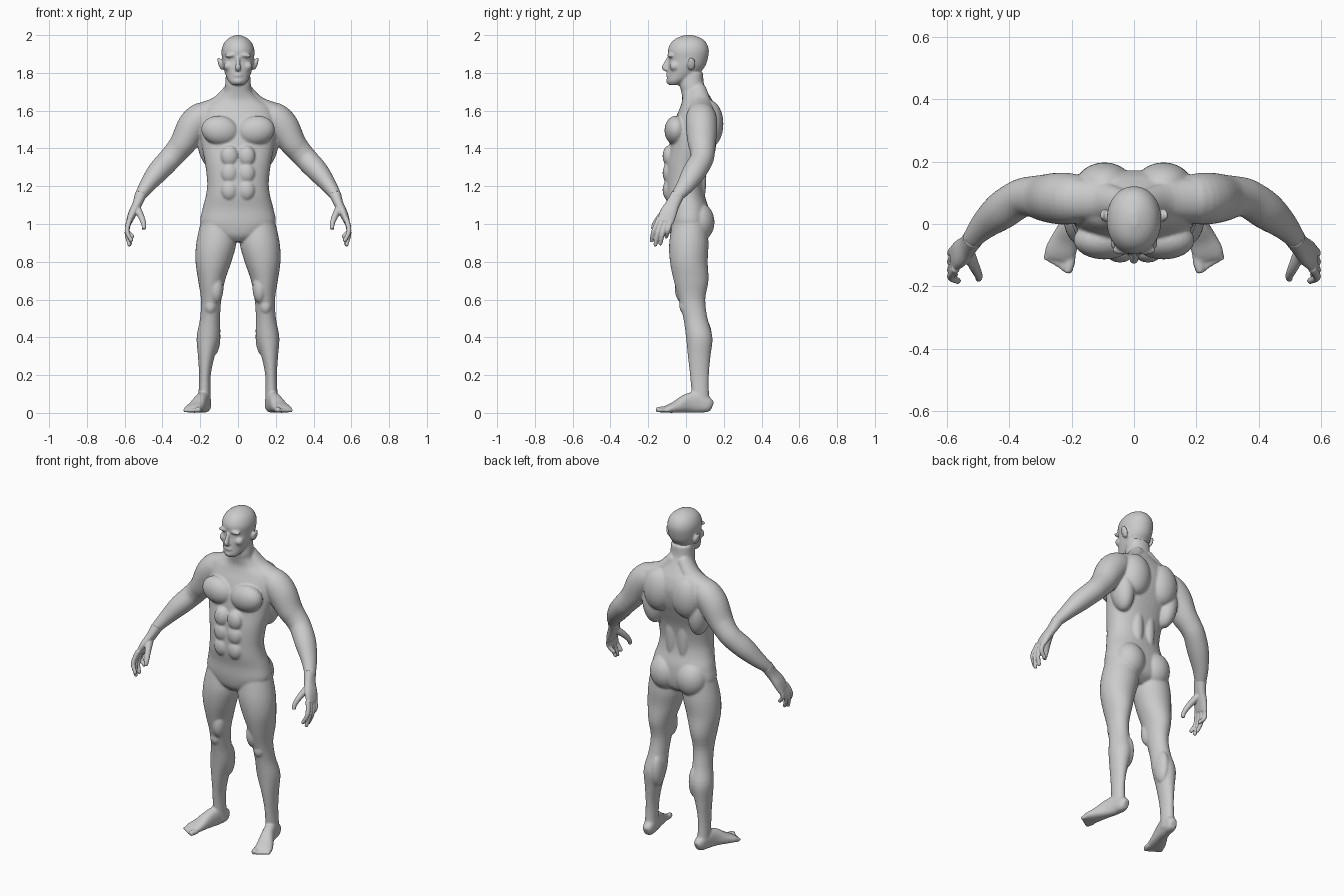
import bpy, bmesh
from math import cos, sin, pi, copysign
from mathutils import Vector, Matrix


def smooth_rows(rows, n=4):
    """Catmull-Rom interpolation between the given section rows."""
    out = []
    for i in range(len(rows) - 1):
        a, b, c, d = (rows[max(i - 1, 0)], rows[i], rows[i + 1], rows[min(i + 2, len(rows) - 1)])
        for k in range(n):
            t = k / n
            out.append([0.5 * (2 * q + (r - p) * t + (2 * p - 5 * q + 4 * r - s) * t * t
                               + (3 * q - p - 3 * r + s) * t ** 3)
                        for p, q, r, s in zip(a, b, c, d)])
    return out + [list(rows[-1])]


def tube(bm, rows, ref=None, power=2.0, side=1, seg=28):
    """Loft (x, y, z, ru, rv) sections; ref None gives level sections."""
    rows = smooth_rows(rows)
    pts = [Vector(r[:3]) for r in rows]
    rings = []
    for i, r in enumerate(rows):
        u, v = Vector((1, 0, 0)), Vector((0, 1, 0))
        if ref is not None:
            t = (pts[min(i + 1, len(pts) - 1)] - pts[max(i - 1, 0)]).normalized()
            u = t.cross(Vector(ref)).normalized()
            v = t.cross(u)
        ring = []
        for k in range(seg):
            a = 2 * pi * k / seg
            c = copysign(abs(cos(a)) ** (2 / power), cos(a))
            s = copysign(abs(sin(a)) ** (2 / power), sin(a))
            p = pts[i] + u * (c * max(r[3], .002)) + v * (s * max(r[4], .002))
            ring.append(bm.verts.new((p.x * side, p.y, p.z)))
        rings.append(ring)
    for a, b in zip(rings, rings[1:]):
        for k in range(seg):
            j = (k + 1) % seg
            bm.faces.new((a[k], a[j], b[j], b[k]))
    bm.faces.new(rings[0][::-1])
    bm.faces.new(rings[-1])


def slab(bm, rows, power=2.0):
    """Centred loft from (z, half width, front y, back y) rows."""
    tube(bm, [(0, (f + b) / 2, z, w, (b - f) / 2) for z, w, f, b in rows], None, power, 1, 40)


def blob(bm, centre, radii, side=1, tilt=0.0):
    x, y, z = centre
    m = (Matrix.Translation((x * side, y, z)) @ Matrix.Rotation(tilt * side, 4, 'Y')
         @ Matrix.Diagonal((*radii, 1)))
    bmesh.ops.create_uvsphere(bm, u_segments=24, v_segments=16, radius=1, matrix=m)


def finish(bm, name, voxel, passes):
    """Fuse the overlapping volumes into one smooth skin."""
    bmesh.ops.recalc_face_normals(bm, faces=bm.faces)
    me = bpy.data.meshes.new(name)
    bm.to_mesh(me)
    bm.free()
    ob = bpy.data.objects.new(name, me)
    bpy.context.collection.objects.link(ob)
    re = ob.modifiers.new("fuse", 'REMESH')
    re.mode = 'VOXEL'
    re.voxel_size = voxel
    re.use_smooth_shade = True
    sm = ob.modifiers.new("soften", 'SMOOTH')
    sm.factor = 0.5
    sm.iterations = passes


Y, Z = (0, 1, 0), (0, 0, 1)
body = bmesh.new()

# torso and neck
slab(body, [(.905, .06, -.05, .06), (.94, .14, -.08, .11), (1.0, .198, -.093, .125),
            (1.08, .188, -.096, .12), (1.15, .17, -.108, .1), (1.22, .163, -.11, .092),
            (1.32, .174, -.105, .108), (1.40, .19, -.09, .135), (1.48, .2, -.08, .162),
            (1.56, .2, -.055, .172), (1.62, .175, -.03, .158), (1.66, .115, -.02, .137),
            (1.70, .076, -.025, .113), (1.74, .068, -.032, .095), (1.80, .064, -.02, .09)], 2.25)

# head
slab(body, [(1.735, .03, -.09, -.035), (1.755, .05, -.1, .0), (1.79, .066, -.098, .06),
            (1.83, .078, -.096, .098), (1.87, .084, -.091, .114), (1.92, .087, -.096, .121),
            (1.96, .073, -.078, .107), (1.985, .047, -.048, .078), (2.0, .012, -.005, .035)], 2.1)
tube(body, [(0, -.092, 1.88, .009, .01), (0, -.106, 1.85, .011, .012),
            (0, -.113, 1.828, .015, .016), (0, -.1, 1.815, .013, .01)], Y)   # nose
blob(body, (0, -.088, 1.788), (.028, .018, .017))                            # mouth
blob(body, (0, -.088, 1.757), (.026, .017, .018))                            # chin

for s in (1, -1):
    # brow, cheek, ear
    blob(body, (.036, -.083, 1.893), (.036, .016, .011), s, .1)
    blob(body, (.05, -.06, 1.835), (.026, .027, .025), s)
    blob(body, (.094, .028, 1.848), (.011, .022, .036), s, .3)

    # chest, abdomen, back and seat muscles
    blob(body, (.095, -.052, 1.495), (.1, .062, .078), s, -.15)
    for z in (1.18, 1.27, 1.36):
        blob(body, (.045, -.09, z), (.046, .034, .056), s)
    blob(body, (.095, .125, 1.53), (.092, .073, .125), s)
    blob(body, (.155, .085, 1.43), (.06, .075, .13), s, .1)
    blob(body, (.04, .07, 1.25), (.038, .038, .17), s)
    blob(body, (.088, .065, 1.01), (.092, .086, .105), s)
    tube(body, [(.025, .06, 1.72, .04, .045), (.1, .075, 1.635, .045, .06),
                (.2, .08, 1.585, .055, .07)], Y, 2, s)

    # arm
    tube(body, [(.13, .075, 1.575, .06, .065), (.19, .08, 1.565, .08, .08),
                (.24, .082, 1.515, .083, .083), (.288, .084, 1.432, .071, .075),
                (.325, .088, 1.385, .064, .066), (.365, .082, 1.34, .061, .062),
                (.425, .043, 1.275, .057, .062), (.48, -.002, 1.205, .042, .048),
                (.518, -.046, 1.15, .03, .034), (.523, -.053, 1.14, .028, .032)], Y, 2, s)

    # leg
    tube(body, [(.105, .02, 1.02, .09, .09), (.115, .015, .9, .106, .104),
                (.13, .015, .8, .095, .1), (.14, .027, .7, .071, .092),
                (.142, .032, .6, .054, .07), (.148, .05, .5, .053, .064),
                (.157, .07, .4, .062, .07), (.168, .07, .3, .044, .06),
                (.175, .071, .2, .031, .05), (.177, .076, .1, .032, .046),
                (.175, .085, .03, .034, .05)], None, 2, s)
    blob(body, (.146, -.002, .565), (.033, .033, .045), s)                   # kneecap
    blob(body, (.127, .085, .405), (.034, .052, .1), s)                      # calf
    blob(body, (.115, -.015, .66), (.038, .045, .08), s)                     # inner thigh

    # foot and toes
    tube(body, [(.17, .138, .033, .018, .025), (.173, .115, .042, .031, .041),
                (.182, .06, .056, .034, .056), (.198, .005, .05, .036, .05),
                (.22, -.05, .032, .045, .032), (.236, -.09, .022, .05, .022),
                (.242, -.112, .016, .046, .015)], Z, 2.4, s)
    for i in range(5):
        off = -.038 + .019 * i
        bx, by = .238 + .97 * off, -.098 + .25 * off
        ln, r = .052 - .006 * i, (.016 if i == 0 else .0115)
        tube(body, [(bx, by, r + .003, r, r), (bx + .12 * ln, by - .5 * ln, r + .002, r, r),
                    (bx + .24 * ln, by - .97 * ln, r, r * .8, r * .85)], Z, 2, s, 14)

finish(body, "body", .006, 5)

# hands
for s, label in ((1, "left_hand"), (-1, "right_hand")):
    hand = bmesh.new()
    tube(hand, [(.514, -.042, 1.157, .031, .035), (.534, -.07, 1.105, .025, .037),
                (.559, -.095, 1.055, .022, .045), (.577, -.11, 1.01, .016, .043)], Y, 2.3, s)
    # fingers: knuckle y, middle y, middle z, tip
    for ky, my, mz, tip in ((-.142, -.17, .965, (.566, -.182, .915)),
                            (-.121, -.148, .955, (.575, -.162, .892)),
                            (-.099, -.122, .955, (.571, -.135, .898)),
                            (-.079, -.094, .97, (.56, -.104, .935))):
        tube(hand, [(.572, ky, 1.03, .014, .014), (.588, my, mz, .0125, .0125),
                    (*tip, .0105, .0105)], Y, 2, s, 14)
        blob(hand, tip, (.0105, .0105, .012), s)
    # thumb
    tube(hand, [(.535, -.085, 1.085, .02, .024), (.513, -.135, 1.04, .017, .018),
                (.499, -.165, 1.0, .013, .014), (.499, -.176, .972, .0105, .011)], Y, 2, s, 16)
    finish(hand, label, .004, 3)
